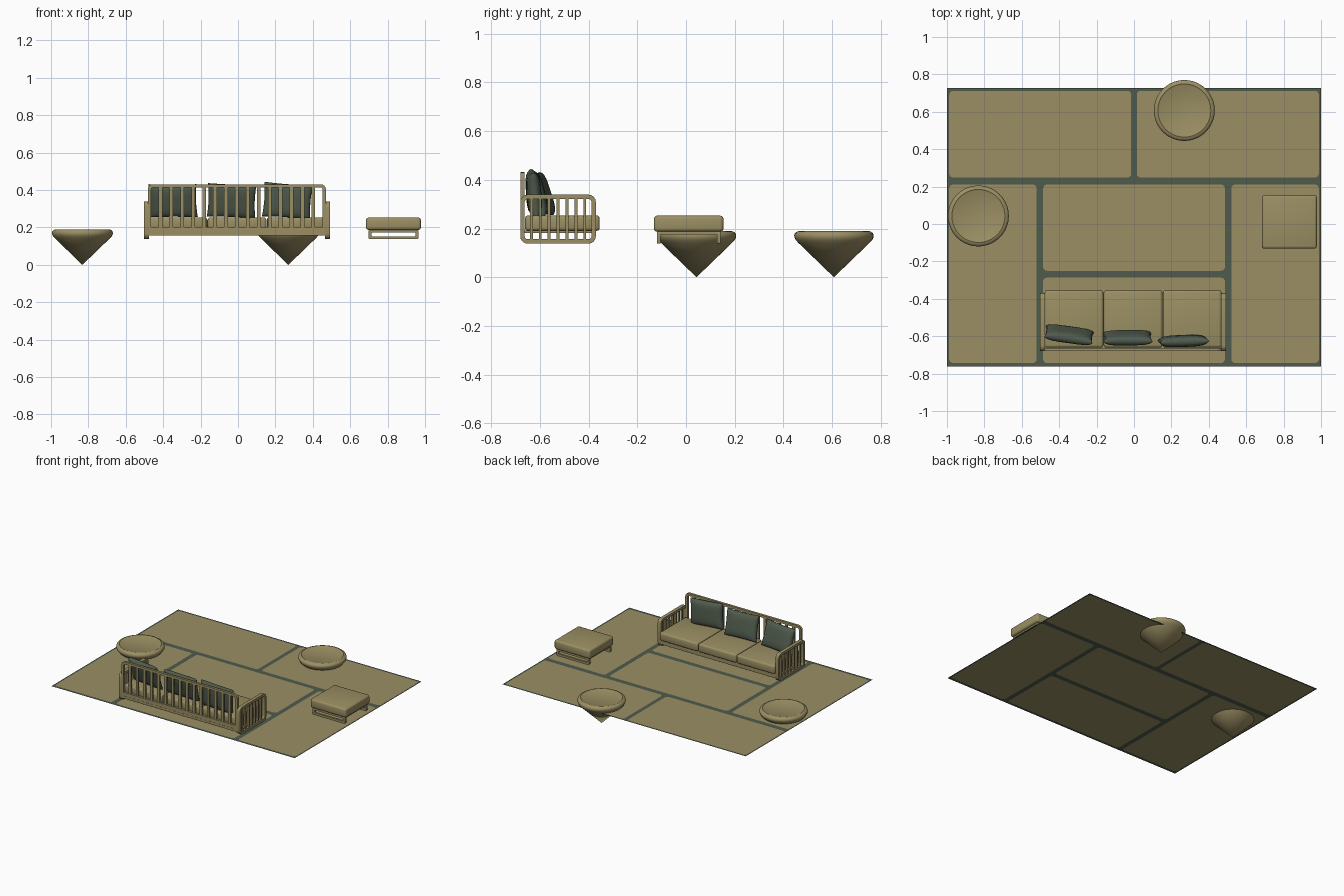
import bpy, bmesh, math
from mathutils import Matrix, Vector

if "Cube" in bpy.data.objects:
    bpy.data.objects.remove(bpy.data.objects["Cube"])


def material(name, rgb):
    m = bpy.data.materials.new(name)
    m.diffuse_color = (*rgb, 1)
    m.use_nodes = True
    m.node_tree.nodes["Principled BSDF"].inputs["Base Color"].default_value = m.diffuse_color
    return m


TAN = material("tan", (0.328, 0.275, 0.127))
GREEN = material("dark green", (0.080, 0.105, 0.074))
FLOOR = 0.138


def finish(bm, name, mats, smooth=None, normals=True):
    if normals:
        bmesh.ops.recalc_face_normals(bm, faces=bm.faces)
    me = bpy.data.meshes.new(name)
    bm.to_mesh(me)
    bm.free()
    for m in mats:
        me.materials.append(m)
    ob = bpy.data.objects.new(name, me)
    bpy.context.collection.objects.link(ob)
    if smooth:
        bpy.ops.object.select_all(action='DESELECT')
        ob.select_set(True)
        bpy.context.view_layer.objects.active = ob
        bpy.ops.object.shade_smooth_by_angle(angle=math.radians(smooth))
    return ob


def box(name, x0, x1, y0, y1, z0, z1, bevel=0, segs=3):
    bm = bmesh.new()
    bmesh.ops.create_cube(bm, size=1)
    for v in bm.verts:
        v.co = Vector((x0 if v.co.x < 0 else x1, y0 if v.co.y < 0 else y1, z0 if v.co.z < 0 else z1))
    if bevel:
        bmesh.ops.bevel(bm, geom=bm.edges[:], offset=bevel, segments=segs, profile=0.5, affect='EDGES')
    return finish(bm, name, [TAN], 40 if bevel else None)


def corners(a0, a1, b0, b1, r, n=4):
    """Four arcs of a rounded rectangle, anticlockwise."""
    out = []
    for i, (ca, cb) in enumerate(((a1 - r, b1 - r), (a0 + r, b1 - r), (a0 + r, b0 + r), (a1 - r, b0 + r))):
        out.append([(ca + r * math.cos((i + k / n) * math.pi / 2),
                     cb + r * math.sin((i + k / n) * math.pi / 2)) for k in range(n + 1)])
    return out


def frame(name, axis, c0, c1, a0, a1, b0, b1, bar, r):
    """Closed rounded rectangular bar frame, lying across the given axis."""
    outer = sum(corners(a0, a1, b0, b1, r), [])
    inner = sum(corners(a0 + bar, a1 - bar, b0 + bar, b1 - bar, max(r - bar, 0.004)), [])
    bm = bmesh.new()
    loops = []
    for pts, c in ((outer, c0), (outer, c1), (inner, c1), (inner, c0)):
        loops.append([bm.verts.new((c, a, b) if axis == 'x' else (a, c, b)) for a, b in pts])
    n = len(outer)
    for k in range(4):
        p, q = loops[k], loops[(k + 1) % 4]
        for i in range(n):
            bm.faces.new((p[i], p[(i + 1) % n], q[(i + 1) % n], q[i]))
    return finish(bm, name, [TAN], 40)


# rug: rounded tan panels and dark seams in one flat sheet
bm = bmesh.new()


def flat(pts, mat):
    f = bm.faces.new([bm.verts.new((x, y, FLOOR - 0.0005)) for x, y in pts])
    f.material_index = mat


X, T, B = 0.988, 0.712, -0.743
panels = [(-X, -0.015, 0.249, T), (0.015, X, 0.249, T), (-X, -0.52, B, 0.211), (0.52, X, B, 0.211),
          (-0.486, 0.486, -0.25, 0.211), (-0.486, 0.486, B, -0.287)]
for x0, x1, y0, y1 in panels:
    arcs = corners(x0, x1, y0, y1, 0.02)
    flat(sum(arcs, []), 0)
    for arc, tip in zip(arcs, ((x1, y1), (x0, y1), (x0, y0), (x1, y0))):
        for p, q in zip(arc, arc[1:]):
            flat((tip, q, p), 1)
seams = [(-1, 1, T, 0.727), (-1, 1, -0.763, B), (-1, -X, B, T), (X, 1, B, T), (-X, X, 0.211, 0.249),
         (-0.015, 0.015, 0.249, T), (-0.52, -0.486, B, 0.211), (0.486, 0.52, B, 0.211),
         (-0.486, 0.486, -0.287, -0.25)]
for x0, x1, y0, y1 in seams:
    flat(((x0, y0), (x1, y0), (x1, y1), (x0, y1)), 1)
finish(bm, "rug", [TAN, GREEN], normals=False)


# cone tables
def table(name, cx, cy, n=40):
    prof = [(0.147, 0.142), (0.157, 0.153), (0.162, 0.163), (0.163, 0.172), (0.160, 0.181),
            (0.152, 0.187), (0.142, 0.190), (0.136, 0.187)]
    bm = bmesh.new()
    tip = bm.verts.new((cx, cy, 0))
    rings = [[bm.verts.new((cx + r * math.cos(2 * math.pi * i / n), cy + r * math.sin(2 * math.pi * i / n), z))
              for i in range(n)] for r, z in prof]
    for i in range(n):
        j = (i + 1) % n
        bm.faces.new((tip, rings[0][j], rings[0][i]))
        for p, q in zip(rings, rings[1:]):
            bm.faces.new((p[i], p[j], q[j], q[i]))
    bm.faces.new(rings[-1])
    finish(bm, name, [TAN], 35)


table("left_table", -0.832, 0.043)
table("back_table", 0.269, 0.607)

# ottoman: cushion on two sled frames
box("ottoman_cushion", 0.684, 0.978, -0.132, 0.154, 0.187, 0.253, 0.014)
box("ottoman_deck", 0.70, 0.962, -0.118, 0.14, 0.176, 0.188)
for nm, y in (("front", -0.12), ("back", 0.127)):
    frame("ottoman_sled_" + nm, 'y', y, y + 0.015, 0.698, 0.964, FLOOR, 0.187, 0.015, 0.005)

# sofa arms: rounded frames with slats
L, R, YB, YF = -0.503, 0.492, -0.68, -0.37
for nm, x in (("left", L), ("right", R - 0.026)):
    frame("sofa_arm_" + nm, 'x', x, x + 0.026, YB, YF, FLOOR, 0.339, 0.018, 0.03)
    for i in range(1, 8):
        y = YB + 0.009 + i * (YF - YB - 0.018) / 8
        box("arm_slat", x + 0.006, x + 0.02, y - 0.006, y + 0.006, FLOOR + 0.01, 0.33)

# sofa back: frame, slats, apron
BL, BR = -0.482, 0.470
frame("sofa_back_frame", 'y', YB, YB + 0.018, BL, BR, 0.158, 0.431, 0.018, 0.028)
for i in range(1, 16):
    x = BL + 0.009 + i * (BR - BL - 0.018) / 16
    box("back_slat", x - 0.010, x + 0.010, YB + 0.003, YB + 0.015, 0.19, 0.42)
box("sofa_back_apron", BL, BR, YB + 0.001, YB + 0.017, 0.157, 0.202)
box("sofa_front_apron", BL, BR, YF - 0.018, YF - 0.002, 0.157, 0.190)
box("sofa_deck", BL, BR, YB + 0.017, YF - 0.004, 0.182, 0.191)

# seat cushions
for i in range(3):
    x = -0.479 + i * 0.316
    box("seat_cushion", x + 0.001, x + 0.315, -0.661, -0.354, 0.190, 0.254, 0.014)


# puffed pillows
def pillow(name, cx, cy, lean, turn, roll, w=0.130, h=0.093, t=0.030, n=14):
    bm = bmesh.new()
    m = (Matrix.Translation((cx, cy, 0.343)) @ Matrix.Rotation(math.radians(turn), 4, 'Z')
         @ Matrix.Rotation(math.radians(lean), 4, 'X') @ Matrix.Rotation(math.radians(roll), 4, 'Y'))
    for side in (-1, 1):
        g = {}
        for i in range(n + 1):
            for j in range(n + 1):
                u = math.sin((2 * i / n - 1) * math.pi / 2)
                v = math.sin((2 * j / n - 1) * math.pi / 2)
                d = t * max(0, (1 - u ** 4) * (1 - v ** 4)) ** 0.4
                p = (w * u * (1 - 0.05 * (1 - v * v)), side * d, h * v * (1 - 0.05 * (1 - u * u)))
                g[i, j] = bm.verts.new(m @ Vector(p))
        for i in range(n):
            for j in range(n):
                bm.faces.new((g[i, j], g[i + 1, j], g[i + 1, j + 1], g[i, j + 1]))
    bmesh.ops.remove_doubles(bm, verts=bm.verts[:], dist=0.0002)
    finish(bm, name, [GREEN], 60)


pillow("left_pillow", -0.347, -0.592, 18, -8, 0)
pillow("middle_pillow", -0.034, -0.608, 14, 0, 2)
pillow("right_pillow", 0.264, -0.625, 4, 2, 4)
